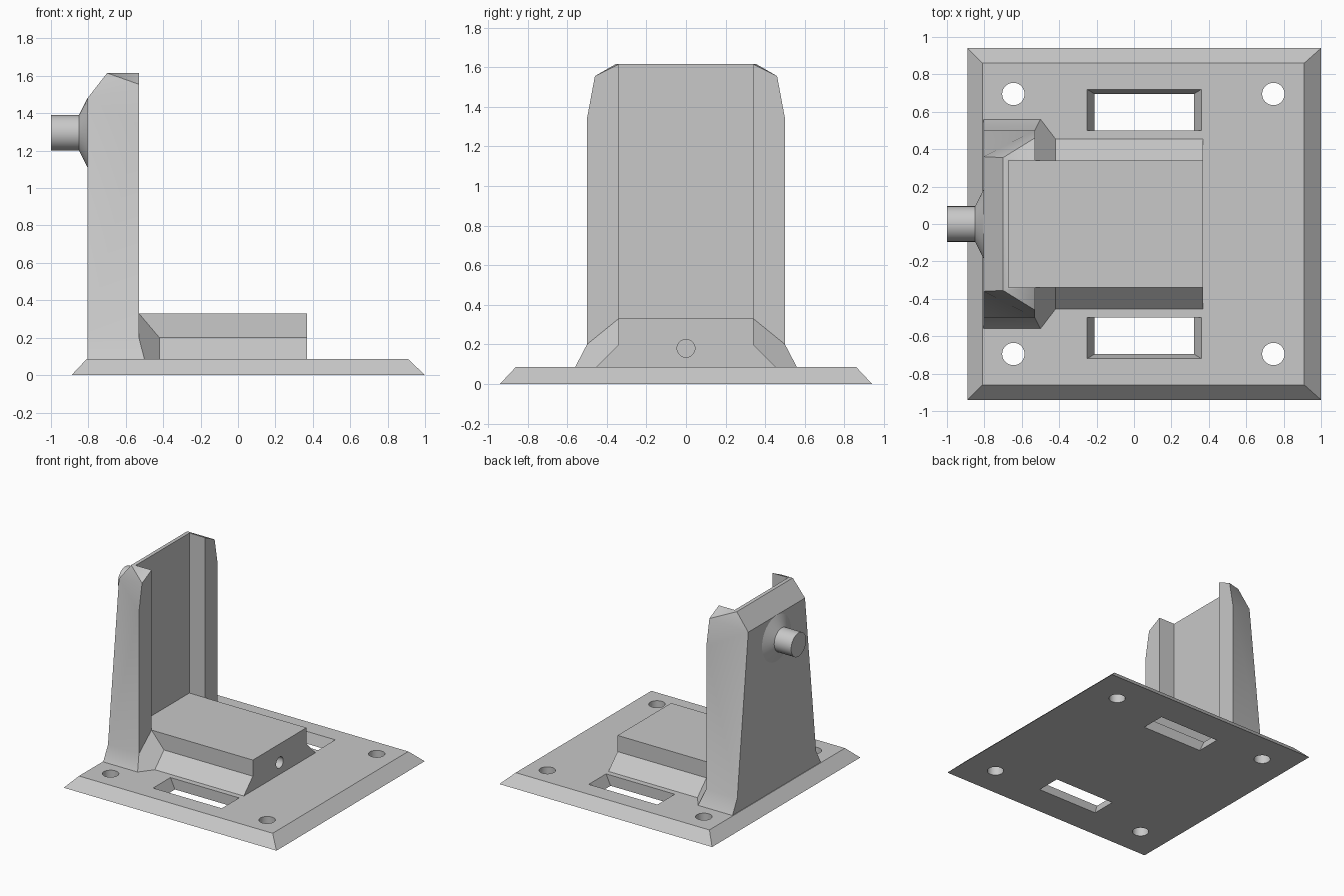
import bpy, bmesh, math
from mathutils import Matrix

if "Cube" in bpy.data.objects:
    bpy.data.objects.remove(bpy.data.objects["Cube"])

grey = bpy.data.materials.new("light_grey")
grey.diffuse_color = (0.58, 0.58, 0.58, 1)
grey.use_nodes = True
grey.node_tree.nodes["Principled BSDF"].inputs["Base Color"].default_value = grey.diffuse_color


def to_object(name, bm):
    bmesh.ops.recalc_face_normals(bm, faces=bm.faces[:])
    me = bpy.data.meshes.new(name)
    bm.to_mesh(me)
    bm.free()
    me.materials.append(grey)
    ob = bpy.data.objects.new(name, me)
    bpy.context.collection.objects.link(ob)
    return ob


def frustum(name, low, high, z0, z1):
    """Solid between two rectangles (x0, x1, y0, y1) at two heights."""
    bm = bmesh.new()
    rings = []
    for (x0, x1, y0, y1), z in ((low, z0), (high, z1)):
        rings.append([bm.verts.new((x, y, z)) for x, y in
                      ((x0, y0), (x1, y0), (x1, y1), (x0, y1))])
    a, b = rings
    bm.faces.new(a)
    bm.faces.new(b)
    for i in range(4):
        j = (i + 1) % 4
        bm.faces.new((a[i], a[j], b[j], b[i]))
    return to_object(name, bm)


def cylinder(name, r, depth, loc, axis='Z', sides=32):
    bm = bmesh.new()
    rot = Matrix.Rotation(math.pi / 2, 4, 'Y') if axis == 'X' else Matrix()
    bmesh.ops.create_cone(bm, cap_ends=True, segments=sides, radius1=r, radius2=r,
                          depth=depth, matrix=Matrix.Translation(loc) @ rot)
    return to_object(name, bm)


def boolean(target, tool, op):
    m = target.modifiers.new("cut", 'BOOLEAN')
    m.operation, m.solver, m.object = op, 'EXACT', tool
    bpy.context.view_layer.objects.active = target
    bpy.ops.object.modifier_apply(modifier=m.name)
    bpy.data.objects.remove(tool)


def shade(ob):
    bpy.ops.object.select_all(action='DESELECT')
    ob.select_set(True)
    bpy.context.view_layer.objects.active = ob
    bpy.ops.object.shade_smooth_by_angle(angle=math.radians(30))


# Base plate with bevelled rim
T = 0.085
mount = frustum("mount", (-0.89, 1.0, -0.94, 0.94), (-0.81, 0.91, -0.86, 0.86), 0, T)

# Upright channel and block, one half of the corner points
P = {
    'a0': (-0.805, 0.56, T), 'a1': (-0.805, 0.50, 0.20),
    'a2': (-0.805, 0.36, 1.48), 'a3': (-0.70, 0.355, 1.615),
    'b0': (-0.50, 0.56, T), 'b1': (-0.53, 0.50, 0.20),
    'b2': (-0.53, 0.50, 1.34), 'b3': (-0.53, 0.46, 1.555),
    'c': (-0.53, 0.34, 1.615), 'd': (-0.67, 0.34, 1.615),
    'e': (-0.53, 0.34, 0.33), 'f': (-0.67, 0.34, 0.33),
    'g': (-0.42, 0.455, T), 'h': (-0.42, 0.34, 0.20),
    'i': (0.37, 0.34, 0.20), 'j': (0.37, 0.34, 0.33), 'k': (0.37, 0.455, T),
}
side_faces = ["a0 b0 b1 a1", "a1 b1 b2 a2", "a2 b2 b3", "a2 b3 a3", "a3 b3 c",
              "a3 c d", "b1 e c b3 b2", "e f d c", "b0 g h e b1",
              "h i j e", "g k i h"]
# Faces spanning both halves: back, slope, top, inner wall, block top, block end
span_faces = ["a0 a1 a2", "a2 a3", "a3 d", "d f", "f e j", "j i k"]

bm = bmesh.new()
right = {k: bm.verts.new(v) for k, v in P.items()}
left = {k: bm.verts.new((v[0], -v[1], v[2])) for k, v in P.items()}
for names in side_faces:
    for half in (right, left):
        bm.faces.new([half[n] for n in names.split()])
for names in span_faces:
    n = names.split()
    bm.faces.new([right[q] for q in n] + [left[q] for q in reversed(n)])
# Short skirt sunk into the plate for a clean join
foot = ['a0', 'b0', 'g', 'k']
ring = [right[q] for q in foot] + [left[q] for q in reversed(foot)]
low = [bm.verts.new((v.co.x, v.co.y, 0.04)) for v in ring]
for n in range(8):
    m = (n + 1) % 8
    bm.faces.new((ring[n], ring[m], low[m], low[n]))
bm.faces.new(low)
body = to_object("upright", bm)
boolean(mount, body, 'UNION')

# Screw holes and strap slots (slots widen upwards on three sides)
for s in (-1, 1):
    for x in (-0.645, 0.745):
        boolean(mount, cylinder("screw_hole", 0.06, 0.4, (x, s * 0.695, 0.05)), 'DIFFERENCE')
    lo, hi = (-0.21, 0.32), (-0.25, 0.36)
    ylo, yhi = sorted((s * 0.50, s * 0.695)), sorted((s * 0.50, s * 0.72))
    # extend the same slopes a little past both plate faces
    k = 0.01 / T
    ext = lambda p, q: [u + (u - v) * k for u, v in zip(p, q)]
    L, H = [*lo, *ylo], [*hi, *yhi]
    boolean(mount, frustum("slot", ext(L, H), ext(H, L), -0.01, T + 0.01), 'DIFFERENCE')

# Blind hole in the end of the block
boolean(mount, cylinder("end_hole", 0.045, 0.4, (0.32, 0, 0.18), 'X'), 'DIFFERENCE')
shade(mount)

# Round peg with a flared collar, turned around the x axis
bm = bmesh.new()
N = 40
rings = []
for x, r in ((-0.805, 0.185), (-0.85, 0.095), (-1.0, 0.095)):
    rings.append([bm.verts.new((x, r * math.cos(2 * math.pi * t / N),
                                1.295 + r * math.sin(2 * math.pi * t / N)))
                  for t in range(N)])
for a, b in zip(rings, rings[1:]):
    for t in range(N):
        u = (t + 1) % N
        bm.faces.new((a[t], a[u], b[u], b[t]))
bm.faces.new(rings[-1])
bm.faces.new(rings[0])
shade(to_object("peg", bm))
